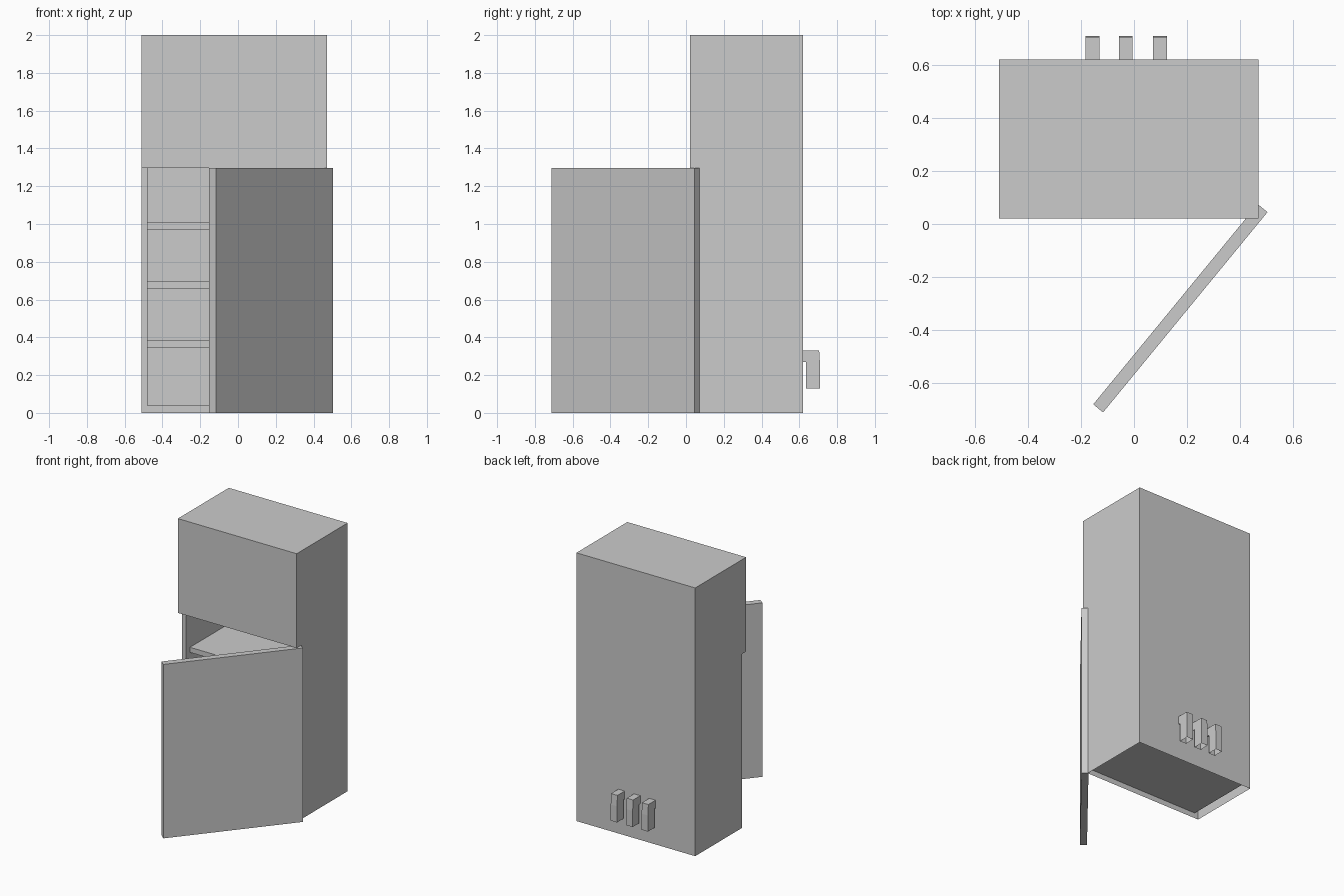
import bpy, bmesh, math
from mathutils import Matrix, Vector

if "Cube" in bpy.data.objects:
    bpy.data.objects.remove(bpy.data.objects["Cube"])


def finish(bm, name):
    mesh = bpy.data.meshes.new(name)
    bm.to_mesh(mesh)
    bm.free()
    obj = bpy.data.objects.new(name, mesh)
    bpy.context.collection.objects.link(obj)
    return obj


def box_bm(lo, hi):
    lo, hi = Vector(lo), Vector(hi)
    bm = bmesh.new()
    bmesh.ops.create_cube(bm, size=1, matrix=Matrix.Translation((lo + hi) / 2)
                          @ Matrix.Diagonal((*(hi - lo), 1)))
    return bm


def box(name, lo, hi):
    return finish(box_bm(lo, hi), name)


X0, X1, FRONT, BACK, SPLIT = -0.51, 0.47, 0.07, 0.62, 1.297
IN0, IN1, FLOOR, DEPTH = X0 + 0.03, X1 - 0.03, 0.04, 0.52

# Cabinet: shell with open underside and a recessed food compartment
bm = box_bm((X0, FRONT, 0), (X1, BACK, 2))
for co, no in (((IN0, 0, 0), (1, 0, 0)), ((IN1, 0, 0), (1, 0, 0)),
               ((0, 0, FLOOR), (0, 0, 1)), ((0, 0, SPLIT), (0, 0, 1))):
    bmesh.ops.bisect_plane(bm, geom=bm.verts[:] + bm.edges[:] + bm.faces[:],
                           plane_co=co, plane_no=no)
target = Vector(((IN0 + IN1) / 2, FRONT, (FLOOR + SPLIT) / 2))
opening = min(bm.faces, key=lambda f: (f.calc_center_median() - target).length)
inner = bmesh.ops.extrude_discrete_faces(bm, faces=[opening])["faces"][0]
bmesh.ops.translate(bm, verts=inner.verts[:], vec=(0, DEPTH, 0))
bottom = [f for f in bm.faces if all(v.co.z < 0.001 for v in f.verts)]
bmesh.ops.delete(bm, geom=bottom, context="FACES")
finish(bm, "cabinet")

# Shelves
for i, z in enumerate((0.345, 0.658, 0.972)):
    box(f"shelf_{i + 1}", (IN0, 0.12, z), (IN1, FRONT + DEPTH, z + 0.038))

# Closed upper door
box("freezer_door", (X0, 0.02, SPLIT), (X1, FRONT, 2))

# Lower door, swung open about the right edge
door = box("open_door", (-0.489, -0.024, -SPLIT / 2), (0.489, 0.024, SPLIT / 2))
door.location = (0.175, -0.318, SPLIT / 2)
door.rotation_euler.z = math.atan2(0.755, 0.62)

# Three hooked brackets on the back, open at the bottom
profile = [(0.62, 0.33), (0.705, 0.33), (0.71, 0.25), (0.71, 0.13),
           (0.635, 0.13), (0.635, 0.27), (0.62, 0.27)]
for i, x in enumerate((-0.157, -0.031, 0.098)):
    bm = bmesh.new()
    face = bm.faces.new([bm.verts.new((x - 0.026, y, z)) for y, z in profile])
    ext = bmesh.ops.extrude_face_region(bm, geom=[face], use_keep_orig=True)["geom"]
    bmesh.ops.translate(bm, verts=[g for g in ext if isinstance(g, bmesh.types.BMVert)],
                        vec=(0.052, 0, 0))
    bmesh.ops.recalc_face_normals(bm, faces=bm.faces[:])
    bmesh.ops.delete(bm, geom=[f for f in bm.faces if all(v.co.z < 0.131 for v in f.verts)],
                     context="FACES")
    finish(bm, f"back_bracket_{i + 1}")
